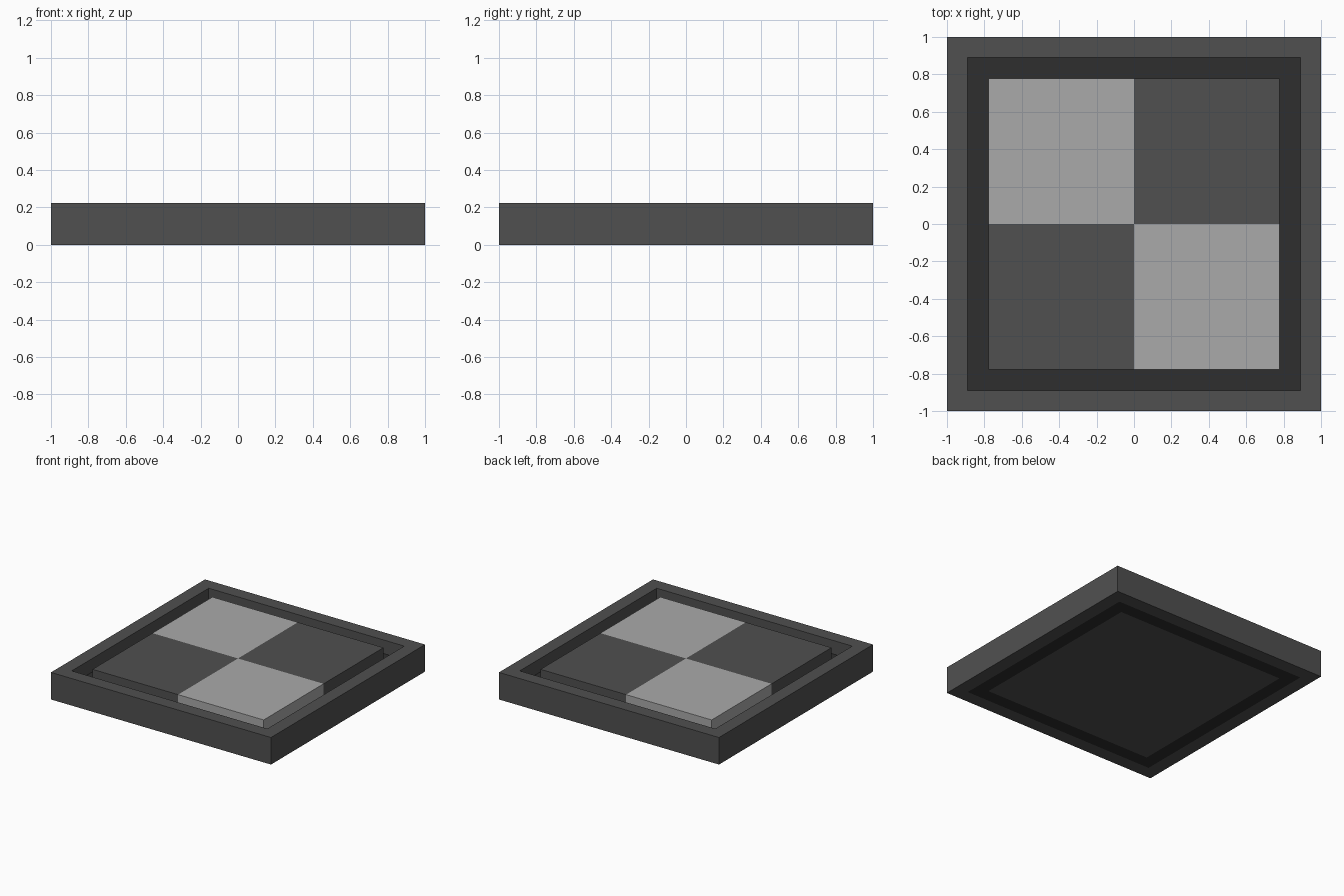
import bpy
import bmesh

cube = bpy.data.objects.get("Cube")
if cube:
    bpy.data.objects.remove(cube, do_unlink=True)

U = 1 / 9                     # frame width, channel width and floor height
TOP = 2 * U
CHANNEL, PANEL = 8 * U, 7 * U


def material(name, srgb):
    value = ((srgb / 255 + 0.055) / 1.055) ** 2.4
    mat = bpy.data.materials.new(name)
    mat.use_nodes = True
    mat.diffuse_color = (value, value, value, 1)
    mat.node_tree.nodes["Principled BSDF"].inputs["Base Color"].default_value = (value, value, value, 1)
    return mat


dark_grey = material("dark grey", 80)
charcoal = material("charcoal", 46)
light_grey = material("light grey", 170)


def finish(name, bm, mat):
    mesh = bpy.data.meshes.new(name)
    bmesh.ops.recalc_face_normals(bm, faces=bm.faces)
    bm.to_mesh(mesh)
    bm.free()
    mesh.materials.append(mat)
    obj = bpy.data.objects.new(name, mesh)
    bpy.context.collection.objects.link(obj)
    return obj


def box(name, low, high, mat):
    bm = bmesh.new()
    bmesh.ops.create_cube(bm, size=1)
    for v in bm.verts:
        v.co = [(a + b) / 2 + c * (b - a) for a, b, c in zip(low, high, v.co)]
    return finish(name, bm, mat)


def square_ring(name, outer, inner, height, mat):
    """Square ring: four mitred sides swept from a rectangular profile."""
    bm = bmesh.new()
    corners = [(-1, -1), (1, -1), (1, 1), (-1, 1)]
    profile = [(outer, 0), (outer, height), (inner, height), (inner, 0)]
    loops = [[bm.verts.new((x * r, y * r, z)) for r, z in profile] for x, y in corners]
    for i in range(4):
        a, b = loops[i], loops[(i + 1) % 4]
        for j in range(4):
            k = (j + 1) % 4
            bm.faces.new((a[j], b[j], b[k], a[k]))
    return finish(name, bm, mat)


# Outer frame and the sunken channel inside it
square_ring("frame", 1, CHANNEL, TOP, dark_grey)
square_ring("channel_floor", CHANNEL, PANEL, U, charcoal)

# Base under the raised panel
box("panel_base", (-PANEL, -PANEL, 0), (PANEL, PANEL, U), dark_grey)

# Four checkered tiles, level with the frame
for side, x in (("right", -1), ("left", 1)):
    for end, y in (("front", -1), ("back", 1)):
        low = (min(0, x * PANEL), min(0, y * PANEL), U)
        high = (max(0, x * PANEL), max(0, y * PANEL), TOP)
        box(f"{end}_{side}_tile", low, high, light_grey if x * y < 0 else dark_grey)
